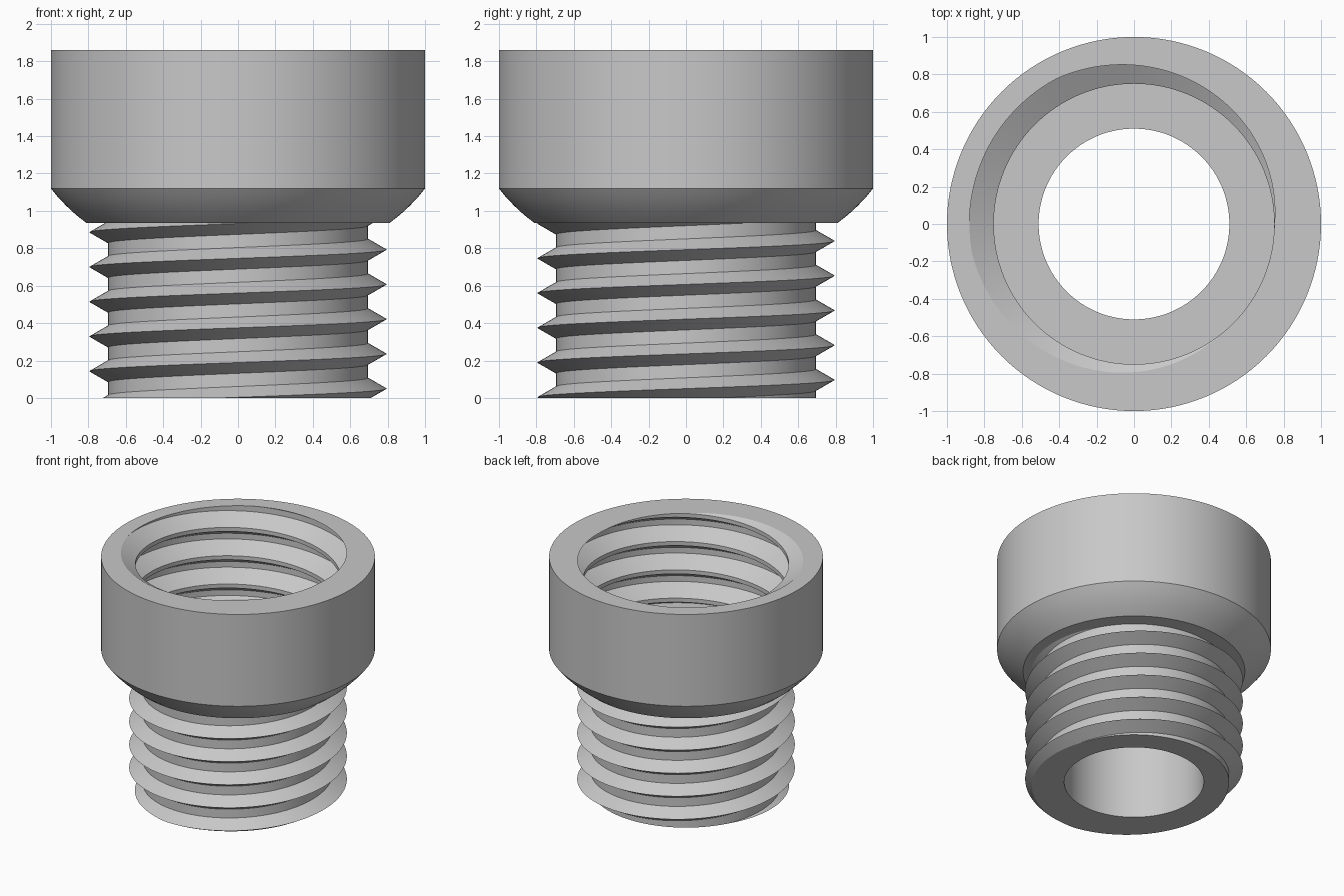
import bpy
import bmesh
from math import cos, sin, tau, radians

default_cube = bpy.data.objects.get("Cube")
if default_cube:
    bpy.data.objects.remove(default_cube, do_unlink=True)

SEGMENTS = 128
HEIGHT = 1.86        # rim of the socket
SHOULDER = 0.935     # underside of the head
FLOOR = 1.12         # bottom of the socket
BORE = 0.51          # through hole radius


class Thread:
    """Right-handed helical thread limited to a height range."""

    def __init__(self, root, depth, pitch, half_base, half_crest, phase, low, high):
        self.root, self.depth, self.pitch = root, depth, pitch
        self.half_base, self.half_crest = half_base, half_crest
        self.phase, self.low, self.high = phase, low, high

    def radius(self, angle, z):
        d = z - self.phase - self.pitch * angle / tau
        d = abs(d - self.pitch * round(d / self.pitch))
        t = (self.half_base - d) / (self.half_base - self.half_crest)
        return self.root + self.depth * min(max(t, 0), 1)

    def column(self, angle):
        """Profile corners at one angle, bottom to top, trimmed to the range."""
        corners = sorted({-self.half_base, -self.half_crest,
                          self.half_crest, self.half_base})
        first = int((self.low - self.phase) / self.pitch) - 3
        last = int((self.high - self.phase) / self.pitch) + 3
        heights = [self.low]
        for turn in range(first, last):
            centre = self.phase + self.pitch * (turn + angle / tau)
            heights += [min(max(centre + c, self.low), self.high) for c in corners]
        heights.append(self.high)
        return [(self.radius(angle, z), z) for z in heights]


outer_thread = Thread(root=0.695, depth=0.1, pitch=0.1857, half_base=0.0577,
                      half_crest=0, phase=0.05, low=0, high=SHOULDER)
socket_pitch = 0.228
socket_thread = Thread(root=0.75, depth=0.13, pitch=socket_pitch, half_base=0.098,
                       half_crest=0.023, phase=HEIGHT - socket_pitch * 154 / 360,
                       low=FLOOR, high=HEIGHT)

# Head outside: underside edge, slightly rounded chamfer, wall, rim
head_outline = [(0.81, SHOULDER), (0.865, 0.978), (0.915, 1.024),
                (0.96, 1.07), (1, FLOOR), (1, HEIGHT)]


def section(angle):
    """Closed cross-section of the whole fitting at one angle."""
    return (outer_thread.column(angle) + head_outline
            + socket_thread.column(angle)[::-1]
            + [(BORE, FLOOR), (BORE, 0)])


# Sweep the section round the axis; coincident points are welded afterwards
bm = bmesh.new()
columns = []
for i in range(SEGMENTS + 1):
    a = tau * i / SEGMENTS
    columns.append([bm.verts.new((r * cos(a), r * sin(a), z)) for r, z in section(a)])
for left, right in zip(columns, columns[1:]):
    count = len(left)
    for j in range(count):
        k = (j + 1) % count
        bm.faces.new((left[j], right[j], right[k], left[k]))
bmesh.ops.remove_doubles(bm, verts=bm.verts, dist=0.00002)
bmesh.ops.recalc_face_normals(bm, faces=bm.faces)

mesh = bpy.data.meshes.new("threaded_pipe_adapter")
bm.to_mesh(mesh)
bm.free()
adapter = bpy.data.objects.new("threaded_pipe_adapter", mesh)
bpy.context.collection.objects.link(adapter)

# Plain grey material
grey = bpy.data.materials.new("light_grey")
grey.use_nodes = True
colour = (0.58, 0.58, 0.58, 1)
grey.diffuse_color = colour
grey.node_tree.nodes["Principled BSDF"].inputs["Base Color"].default_value = colour
mesh.materials.append(grey)

# Smooth round walls, crisp thread edges
bpy.ops.object.select_all(action="DESELECT")
adapter.select_set(True)
bpy.context.view_layer.objects.active = adapter
bpy.ops.object.shade_smooth_by_angle(angle=radians(20))
